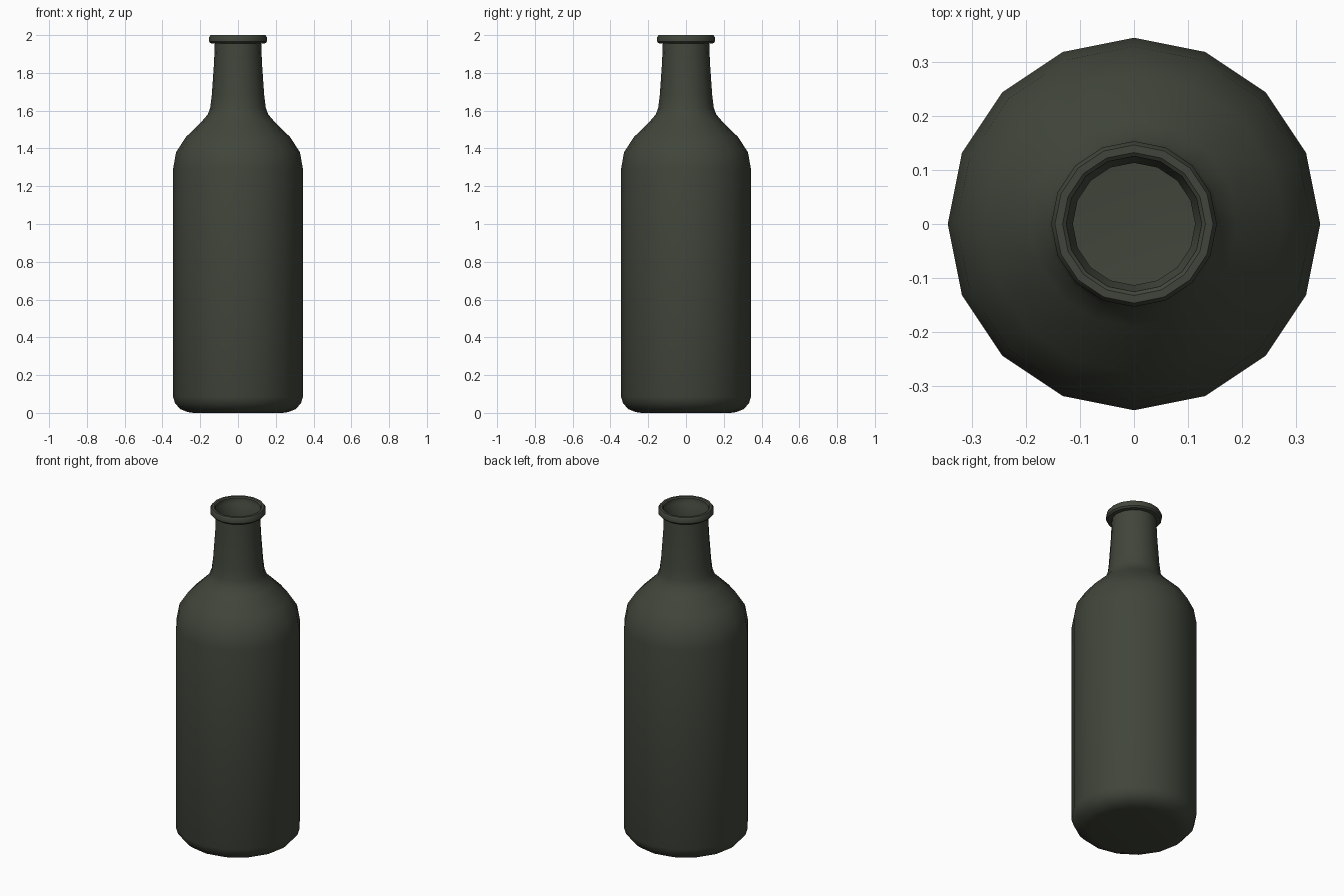
import bpy, bmesh, math

if "Cube" in bpy.data.objects:
    bpy.data.objects.remove(bpy.data.objects["Cube"])

SIDES = 16

glass = bpy.data.materials.new("dark olive glass")
glass.diffuse_color = (0.052, 0.060, 0.043, 1)
glass.use_nodes = True
glass.node_tree.nodes["Principled BSDF"].inputs["Base Color"].default_value = glass.diffuse_color

# Outer profile (radius, height) from base to lip, then down the inner wall
profile = [
    (0.235, 0.0), (0.265, 0.004), (0.305, 0.02), (0.333, 0.05), (0.344, 0.085),
    (0.344, 1.29), (0.328, 1.38), (0.276, 1.46), (0.19, 1.545), (0.16, 1.58),
    (0.147, 1.615), (0.139, 1.68), (0.127, 1.85), (0.123, 1.955),
    (0.145, 1.957), (0.153, 1.966), (0.153, 1.988), (0.146, 2.0),
    (0.132, 2.0), (0.125, 1.994), (0.124, 1.965), (0.113, 1.95),
    (0.117, 1.85), (0.129, 1.68), (0.138, 1.61), (0.18, 1.535),
    (0.268, 1.45), (0.318, 1.375), (0.334, 1.29), (0.334, 0.085),
    (0.30, 0.03), (0.24, 0.012),
]


def lathe(name, points, mat):
    bm = bmesh.new()
    rings = []
    for r, z in points:
        rings.append([bm.verts.new((r * math.cos(2 * math.pi * i / SIDES),
                                    r * math.sin(2 * math.pi * i / SIDES), z))
                      for i in range(SIDES)])
    for a, b in zip(rings, rings[1:]):
        for i in range(SIDES):
            j = (i + 1) % SIDES
            bm.faces.new((a[i], a[j], b[j], b[i]))
    # outer base and inner floor
    bm.faces.new(rings[0][::-1])
    bm.faces.new(rings[-1])
    mesh = bpy.data.meshes.new(name)
    bm.to_mesh(mesh)
    bm.free()
    mesh.materials.append(mat)
    obj = bpy.data.objects.new(name, mesh)
    bpy.context.collection.objects.link(obj)
    return obj


bottle = lathe("bottle", profile, glass)
bpy.context.view_layer.objects.active = bottle
bottle.select_set(True)
bpy.ops.object.shade_smooth_by_angle(angle=math.radians(40))
